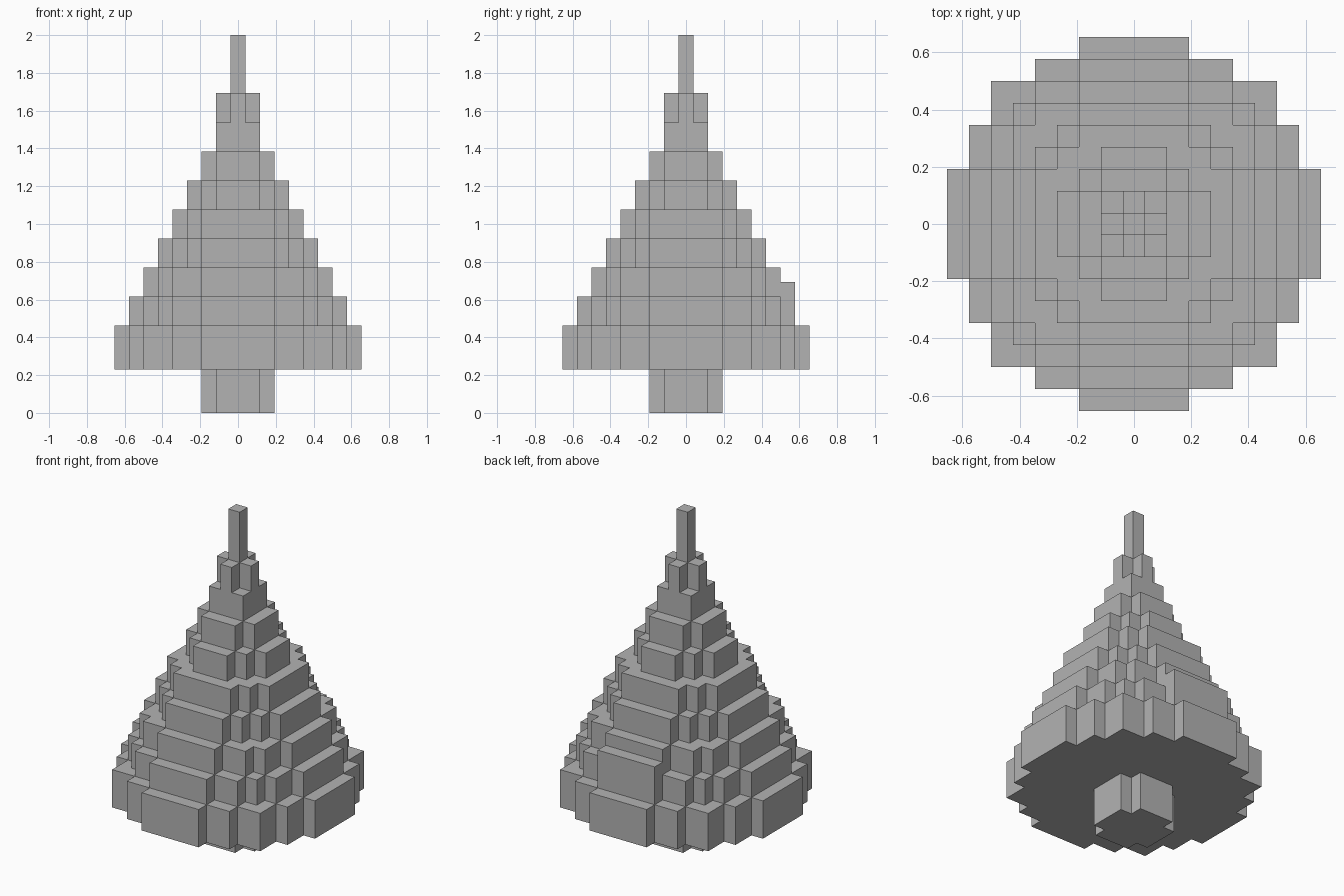
import bpy
import bmesh
from math import isqrt

UNIT = 2 / 26  # edge of one block

cube = bpy.data.objects.get("Cube")
if cube:
    bpy.data.objects.remove(cube, do_unlink=True)

grey = bpy.data.materials.new("plain_grey")
grey.use_nodes = True
grey.diffuse_color = (0.45, 0.45, 0.45, 1)
grey.node_tree.nodes["Principled BSDF"].inputs["Base Color"].default_value = grey.diffuse_color


def prism(name, outline, bottom, top):
    """Extrude a flat outline, measured in blocks, from bottom to top."""
    bm = bmesh.new()
    face = bm.faces.new([bm.verts.new((x * UNIT, y * UNIT, bottom * UNIT)) for x, y in outline])
    side = bmesh.ops.extrude_face_region(bm, geom=[face])
    raised = [v for v in side["geom"] if isinstance(v, bmesh.types.BMVert)]
    bmesh.ops.translate(bm, verts=raised, vec=(0, 0, (top - bottom) * UNIT))
    bmesh.ops.recalc_face_normals(bm, faces=bm.faces)
    mesh = bpy.data.meshes.new(name)
    bm.to_mesh(mesh)
    bm.free()
    mesh.materials.append(grey)
    obj = bpy.data.objects.new(name, mesh)
    bpy.context.collection.objects.link(obj)
    return obj


def stepped_disc(limit):
    """Outline of all blocks whose squared distance from the axis is within limit."""
    n = isqrt(limit)
    reach = [isqrt(limit - y * y) for y in range(n + 1)]
    corner = []
    for y in range(n + 1):
        if y == n:
            corner.append((reach[y] + 0.5, y + 0.5))
        elif reach[y + 1] != reach[y]:
            corner += [(reach[y] + 0.5, y + 0.5), (reach[y + 1] + 0.5, y + 0.5)]
    outline = []
    for _ in range(4):
        outline += corner
        corner = [(-y, x) for x, y in corner]
    return outline


def round_limit(n):
    return n * n + n


# Trunk
prism("trunk", stepped_disc(round_limit(2)), 0, 3)

# Foliage tiers, each one block narrower than the one below
bottom = 3
for n in range(8, 0, -1):
    top = bottom + (3 if n == 8 else 2)
    prism(f"foliage_tier_{9 - n}", stepped_disc(round_limit(n)), bottom, top)
    bottom = top

# Cross-shaped crown and the spire on it
prism("crown", stepped_disc(1), 20, 22)
prism("spire", stepped_disc(0), 22, 26)

# Raised ledge at the back of the second tier
prism("back_ledge", [(-2.5, 6.5), (2.5, 6.5), (2.5, 7.5), (-2.5, 7.5)], 8, 9)
